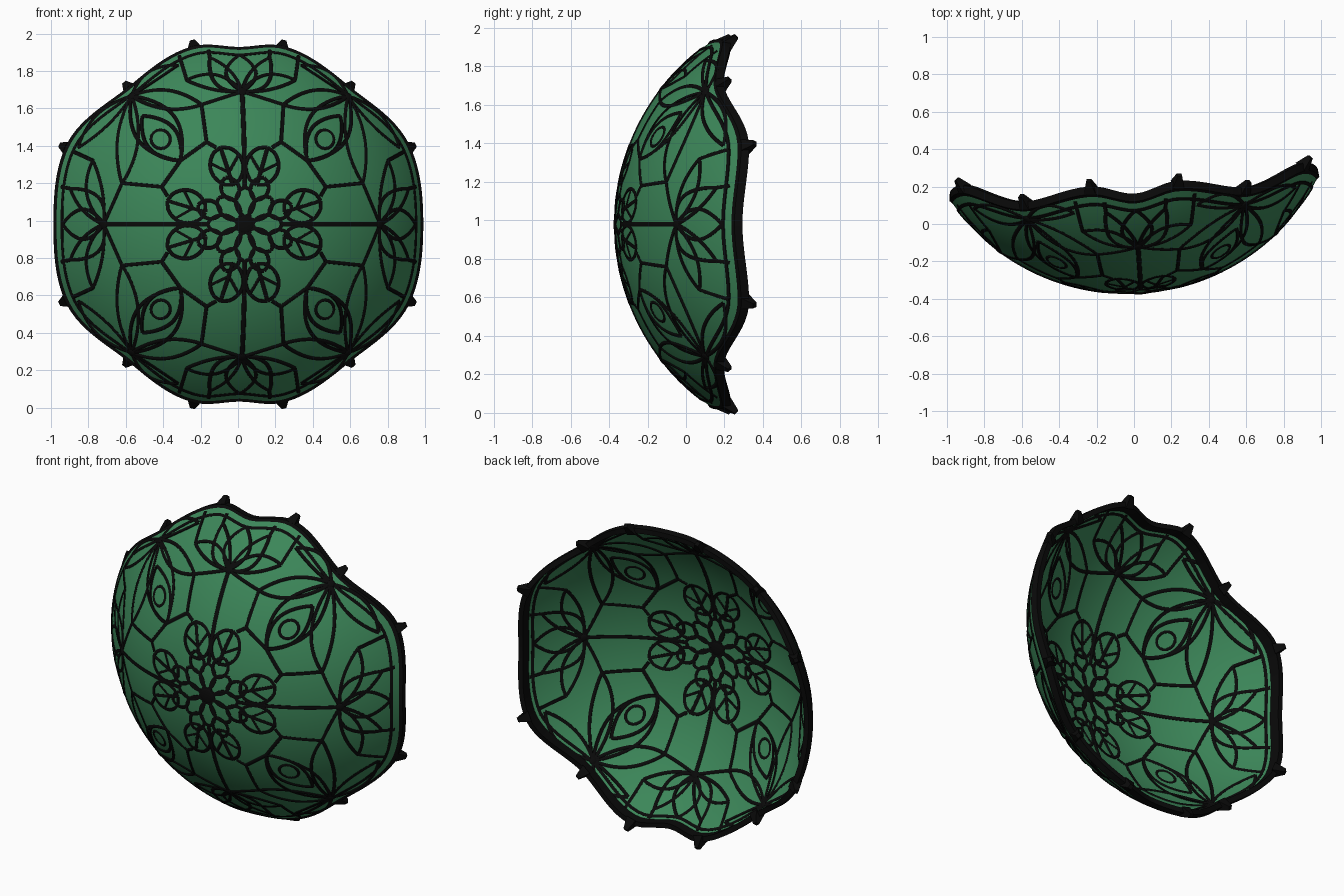
import bpy, bmesh, math
from mathutils import Vector, Matrix

if "Cube" in bpy.data.objects:
    bpy.data.objects.remove(bpy.data.objects["Cube"])

R, TILT, APEX = 1.15, 0.065, .368
SC, SS = math.cos(TILT), math.sin(TILT)
NODE = (.58, .685)


def material(name, col):
    m = bpy.data.materials.new(name)
    m.diffuse_color = (*col, 1)
    m.use_nodes = True
    m.node_tree.nodes["Principled BSDF"].inputs["Base Color"].default_value = m.diffuse_color
    return m


GREEN = material("green_glass", (.045, .24, .1))
BLACK = material("dark_lead", (.003, .003, .003))


def place(u, y, v):
    """Tilt a point of the upright dome into its final position."""
    return Vector((u * SC - y * SS + .014, u * SS + y * SC, v + .98))


def dome_y(r):
    return R - APEX - math.sqrt(R * R - r * r)


def dome(u, v):
    return place(u, dome_y(math.hypot(u, v)), v)


CENTRE = place(0, R - APEX, 0)


def rim_r(a):
    """Scalloped rim radius, mirrored in both axes."""
    d = math.degrees(math.atan2(abs(math.sin(a)), abs(math.cos(a))))
    tab = [(0, .988), (24, 1.01), (51, .942), (76, .98), (90.01, .945)]
    for (a0, r0), (a1, r1) in zip(tab, tab[1:]):
        if a0 <= d <= a1:
            t = (d - a0) / (a1 - a0)
            return r0 + (r1 - r0) * t * t * (3 - 2 * t)


def select(ob):
    bpy.ops.object.select_all(action='DESELECT')
    ob.select_set(True)
    bpy.context.view_layer.objects.active = ob


def finish(name, bm, mat, angle=40):
    bmesh.ops.recalc_face_normals(bm, faces=bm.faces)
    me = bpy.data.meshes.new(name)
    bm.to_mesh(me)
    bm.free()
    ob = bpy.data.objects.new(name, me)
    bpy.context.collection.objects.link(ob)
    me.materials.append(mat)
    select(ob)
    bpy.ops.object.shade_smooth_by_angle(angle=math.radians(angle))
    return ob


# Glass dome: polar grid reaching out to the scalloped rim
N, M = 144, 24
bm = bmesh.new()
apex = bm.verts.new(dome(0, 0))
rings = []
for i in range(1, M + 1):
    ring = []
    for j in range(N):
        a = math.tau * j / N
        r = rim_r(a) * i / M
        ring.append(bm.verts.new(dome(r * math.cos(a), r * math.sin(a))))
    rings.append(ring)
for j in range(N):
    k = (j + 1) % N
    bm.faces.new((apex, rings[0][j], rings[0][k]))
    for a, b in zip(rings, rings[1:]):
        bm.faces.new((a[j], b[j], b[k], a[k]))
finish("glass_dome", bm, GREEN)

# Rim band: dark section swept round the back of the edge
bm = bmesh.new()
loops = []
for j in range(N):
    a = math.tau * j / N
    r = rim_r(a)
    y = dome_y(r)
    section = [(r + .003, y - .006), (r - .002, y + .036), (r - .034, y + .036), (r - .03, dome_y(r - .03) + .012)]
    loops.append([bm.verts.new(place(s * math.cos(a), t, s * math.sin(a))) for s, t in section])
for j in range(N):
    p, q = loops[j], loops[(j + 1) % N]
    for i in range(4):
        k = (i + 1) % 4
        bm.faces.new((p[i], p[k], q[k], q[i]))
finish("rim_band", bm, BLACK)

# Rim hooks: small tapered blocks leaning outward and back
bm = bmesh.new()
for base in (24, 51, 76):
    for deg in (base, 180 - base, 180 + base, -base):
        a = math.radians(deg)
        r = rim_r(a)
        d = Vector((math.cos(a), 1.1, math.sin(a))).normalized()
        tang = Vector((-math.sin(a), 0, math.cos(a)))
        rot = Matrix((tang, d.cross(tang), d)).transposed().to_4x4()
        pos = place((r - .012) * math.cos(a), dome_y(r) + .025, (r - .012) * math.sin(a)) + d * .022
        bmesh.ops.create_cone(bm, cap_ends=True, segments=4, radius1=.045, radius2=.018, depth=.07,
                              matrix=Matrix.Translation(pos) @ rot @ Matrix.Rotation(math.pi / 4, 4, 'Z'))
finish("rim_hooks", bm, BLACK)

# Lead lines are drawn in the flat front plane, then laid on the dome
curve = bpy.data.curves.new("lead_lines", 'CURVE')
curve.dimensions = '3D'
curve.bevel_depth = .011
curve.bevel_resolution = 1
curve.use_fill_caps = True


def lay(pts, cyclic=False, width=1):
    sp = curve.splines.new('POLY')
    sp.points.add(len(pts) - 1)
    for p, (u, v) in zip(sp.points, pts):
        p.co = (*dome(u, v), 1)
        p.radius = width
    sp.use_cyclic_u = cyclic


def quad(pts, cyclic=False, width=1):
    """Repeat a line in all four quadrants, skipping copies on an axis."""
    for sx in (1, -1):
        for sz in (1, -1):
            if sx < 0 and all(abs(u) < 1e-4 for u, v in pts):
                continue
            if sz < 0 and all(abs(v) < 1e-4 for u, v in pts):
                continue
            lay([(u * sx, v * sz) for u, v in pts], cyclic, width)


def arc(p, q, b=0, full=.85):
    p, q = Vector(p), Vector(q)
    d = q - p
    n = Vector((-d.y, d.x)).normalized()
    return [tuple(p + d * i / 14 + n * b * max(0, math.sin(math.pi * i / 14)) ** full) for i in range(15)]


def leaf(p, q, b1, b2, draw=quad, full=.85):
    draw(arc(p, q, b1, full))
    draw(arc(p, q, -b2, full))


def path(*pts):
    for p, q in zip(pts, pts[1:]):
        quad(arc(p, q))


def polar(r, deg):
    return (r * math.cos(math.radians(deg)), r * math.sin(math.radians(deg)))


# Inner border line following the rim
lay([polar(rim_r(math.radians(i * 2.5)) - .04, i * 2.5) for i in range(144)], True)

# Central flower with two petal rings
for k in range(8):
    leaf(polar(.04, 45 * k), polar(.20, 45 * k), .05, .05, lay, .6)
    leaf(polar(.14, 45 * k + 22.5), polar(.27, 45 * k + 22.5), .048, .048, lay, .6)

# Veined leaves round the flower
for deg in (17, 73):
    leaf(polar(.22, deg), polar(.43, deg), .088, .088, full=.5)
    quad(arc(polar(.22, deg), polar(.43, deg)))
    for side in (-1, 1):
        quad(arc(polar(.29, deg), polar(.37, deg + side * 12)), width=.75)

# Axis ribs and the panels around them
quad(arc((0, .2), (0, .71)), width=1.15)
quad(arc((.2, 0), (.74, 0)), width=1.15)
path((0, .71), (.22, .64), (.20, .44), (.15, .41))
path((.74, 0), (.645, .22), (.44, .20), (.41, .15))
path((.20, .44), (.34, .34), (.44, .20))

# Eye-shaped diagonal leaves
TIP = (.34, .34)
leaf(TIP, NODE, .115, .115)
leaf(TIP, (.53, .58), .085, .085)
quad([(.44 + .05 * math.cos(i * .3927), .455 + .05 * math.sin(i * .3927)) for i in range(16)], True, .8)

# Leaves fanning from the diagonal nodes
leaf(NODE, (.22, .64), .045, .055)
leaf(NODE, (.645, .22), .05, .055)
leaf(NODE, (.33, .85), .0, .055)
leaf(NODE, (.86, .41), .055, .02)

# Lilies at top, bottom and sides
quad(arc((0, .71), (0, .905), -.08))
leaf((0, .71), (.16, .89), .03, .075)
leaf((0, .71), (.29, .77), .06, .02)
path((.16, .89), (.165, .93))
path((.29, .77), (.32, .9))
quad(arc((.74, 0), (.945, 0), .08))
leaf((.74, 0), (.905, .19), .075, .03)
leaf((.74, 0), (.79, .34), .02, .06)
path((.905, .19), (.95, .2))
path((.79, .34), (.89, .39))

# Flatten the lead lines against the glass
lead = bpy.data.objects.new("lead_lines", curve)
bpy.context.collection.objects.link(lead)
curve.materials.append(BLACK)
select(lead)
bpy.ops.object.convert(target='MESH')
lead = bpy.context.view_layer.objects.active
for v in lead.data.vertices:
    d = v.co - CENTRE
    v.co = CENTRE + d.normalized() * (R + (d.length - R) * .5)
bpy.ops.object.shade_smooth_by_angle(angle=math.radians(50))

# Solder joints: flattened blobs where the lines meet
bm = bmesh.new()
joints = [(0, 0, .05)]
for sx in (1, -1):
    joints += [(.74 * sx, 0, .026), (0, .71 * sx, .026)]
    joints += [(NODE[0] * sx, NODE[1] * sz, .024) for sz in (1, -1)]
for u, v, r in joints:
    n = dome(u, v) - CENTRE
    mat = Matrix.Translation(dome(u, v)) @ n.to_track_quat('Z', 'Y').to_matrix().to_4x4() @ Matrix.Diagonal((1, 1, .009 / r, 1))
    bmesh.ops.create_uvsphere(bm, u_segments=16, v_segments=8, radius=r, matrix=mat)
finish("solder_joints", bm, BLACK)
